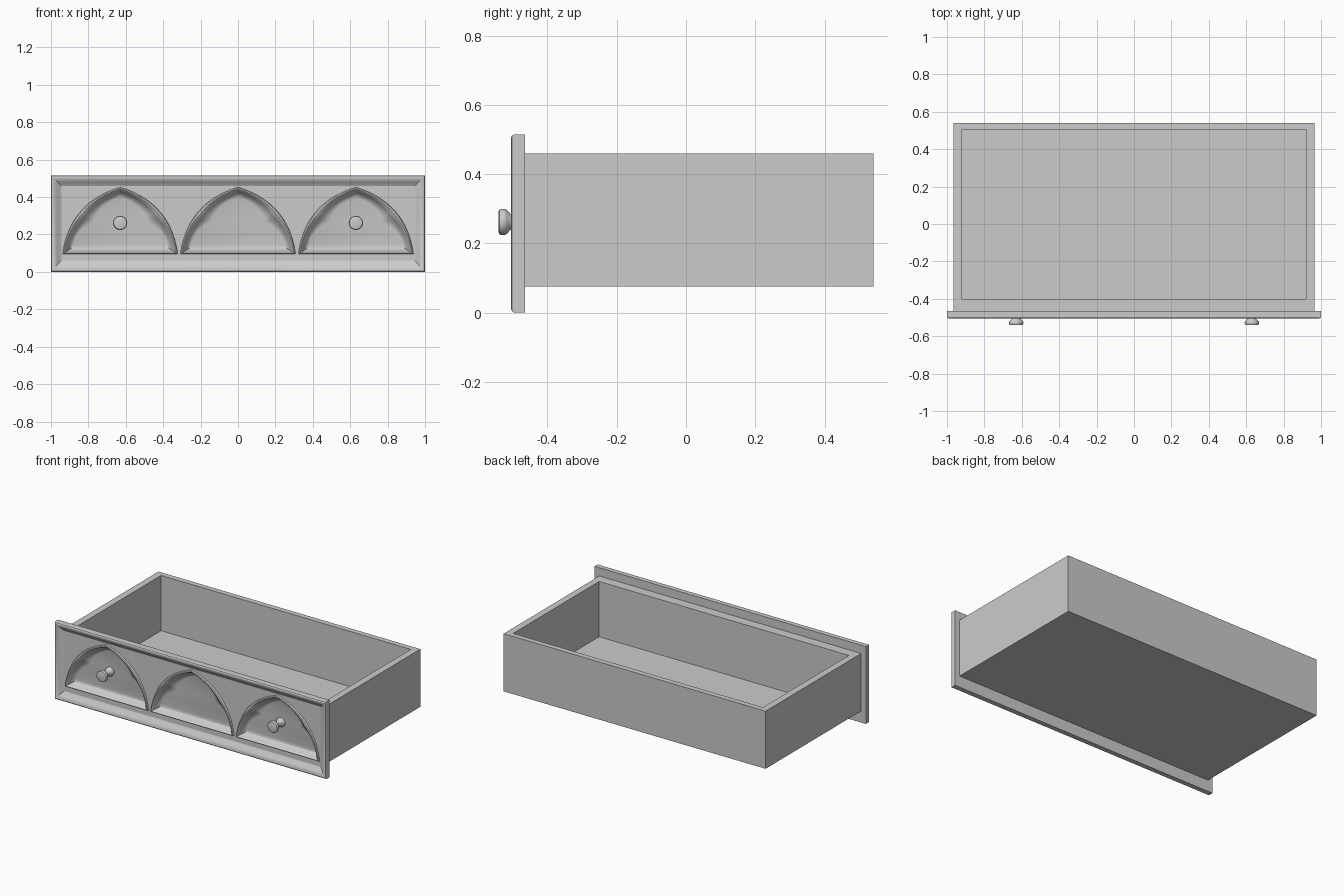
import bpy, bmesh, math

if "Cube" in bpy.data.objects:
    bpy.data.objects.remove(bpy.data.objects["Cube"])

PANEL_Y = -0.479


def make_object(name, bm, angle=35):
    bmesh.ops.remove_doubles(bm, verts=bm.verts, dist=0.0004)
    bmesh.ops.recalc_face_normals(bm, faces=bm.faces)
    mesh = bpy.data.meshes.new(name)
    bm.to_mesh(mesh)
    bm.free()
    ob = bpy.data.objects.new(name, mesh)
    bpy.context.collection.objects.link(ob)
    bpy.ops.object.select_all(action='DESELECT')
    ob.select_set(True)
    bpy.context.view_layer.objects.active = ob
    bpy.ops.object.shade_smooth_by_angle(angle=math.radians(angle))
    return ob


def face(bm, pts):
    return bm.faces.new([bm.verts.new(p) for p in pts])


def skin(bm, rings):
    for a, b in zip(rings, rings[1:]):
        for i in range(len(a)):
            j = (i + 1) % len(a)
            face(bm, (a[i], a[j], b[j], b[i]))


def rect_xy(x, y0, y1, z):
    return [(-x, y0, z), (x, y0, z), (x, y1, z), (-x, y1, z)]


def rect_xz(x, z0, z1, y):
    return [(-x, y, z0), (x, y, z0), (x, y, z1), (-x, y, z1)]


def bezier(p, q, r, t):
    return tuple((1 - t) ** 2 * a + 2 * t * (1 - t) * b + t * t * c
                 for a, b, c in zip(p, q, r))


def mirrored(half):
    return half + [(-x, z) for x, z in reversed(half[:-1])]


# Drawer box: open tray whose front is closed by the carved panel
bm = bmesh.new()
rings = [rect_xy(0.965, -0.465, 0.541, 0.076),
         rect_xy(0.965, -0.465, 0.541, 0.46),
         rect_xy(0.92, -0.40, 0.505, 0.46),
         rect_xy(0.92, -0.40, 0.505, 0.092)]
skin(bm, rings)
face(bm, rings[0])
face(bm, rings[-1])
hidden = [f for f in bm.faces
          if all(abs(v.co.y + 0.465) < 1e-5 for v in f.verts)]
bmesh.ops.delete(bm, geom=hidden, context='FACES')
make_object("drawer_box", bm)

# Moulded border of the drawer front, mitred at the corners
bm = bmesh.new()
profile = [(0, -0.465), (0, -0.496), (0.003, -0.502), (0.010, -0.505),
           (0.017, -0.503), (0.030, -0.495), (0.043, -0.485), (0.055, PANEL_Y)]
rings = [rect_xz(0.965, 0.076, 0.46, -0.465)]
rings += [rect_xz(1 - d, d * 1.1, 0.515 - d, y) for d, y in profile]
skin(bm, rings)
make_object("front_border", bm, 25)

# Carved panel: three pointed arches with raised rims and cusped recesses
N = 24
outline = mirrored([bezier((0.308, 0.095), (0.272, 0.37), (0, 0.453), i / N)
                    for i in range(N + 1)])
half = [bezier((0.255, 0.13), (0.235, 0.235), (0.14, 0.268), i / (N // 2))
        for i in range(N // 2)]
half += [bezier((0.14, 0.268), (0.12, 0.36), (0, 0.40), i / (N // 2))
         for i in range(N // 2 + 1)]
cusped = mirrored(half)
steps = [(0, PANEL_Y), (0.06, PANEL_Y - 0.009), (0.18, PANEL_Y - 0.011),
         (0.32, PANEL_Y - 0.005), (0.40, PANEL_Y + 0.004), (0.6, -0.459),
         (0.8, -0.449), (1, -0.445)]
bm = bmesh.new()
top, low, w = 0.46, 0.0605, 0.315
for cx in (-0.63, 0, 0.63):
    rings = [[(cx + a[0] + (b[0] - a[0]) * k, y, a[1] + (b[1] - a[1]) * k)
              for a, b in zip(outline, cusped)] for k, y in steps]
    skin(bm, rings)
    face(bm, rings[-1])
    # Flat ground around each arch
    edge = [(cx + w, 0.095)] + [(cx + x, z) for x, z in outline] + [(cx - w, 0.095)]
    for (x0, z0), (x1, z1) in zip(edge, edge[1:]):
        face(bm, [(x0, PANEL_Y, z0), (x1, PANEL_Y, z1),
                  (x1, PANEL_Y, top), (x0, PANEL_Y, top)])
    face(bm, [(cx - w, PANEL_Y, low), (cx + w, PANEL_Y, low)] +
         [(cx + x, PANEL_Y, 0.095) for x in (w, 0.308, -0.308, -w)])
make_object("carved_arch_panel", bm, 30)

# Turned knobs
lathe = [(0.030, -0.44), (0.030, -0.455), (0.025, -0.464), (0.019, -0.475),
         (0.018, -0.492), (0.022, -0.506), (0.034, -0.517), (0.038, -0.523),
         (0.038, -0.533), (0.035, -0.539), (0.030, -0.541)]
S = 32
for side, cx in (("left", -0.63), ("right", 0.63)):
    bm = bmesh.new()
    rings = [[(cx + r * math.cos(2 * math.pi * i / S), y,
               0.262 + r * math.sin(2 * math.pi * i / S)) for i in range(S)]
             for r, y in lathe]
    skin(bm, rings)
    face(bm, rings[0])
    face(bm, rings[-1])
    make_object("knob_" + side, bm, 40)
